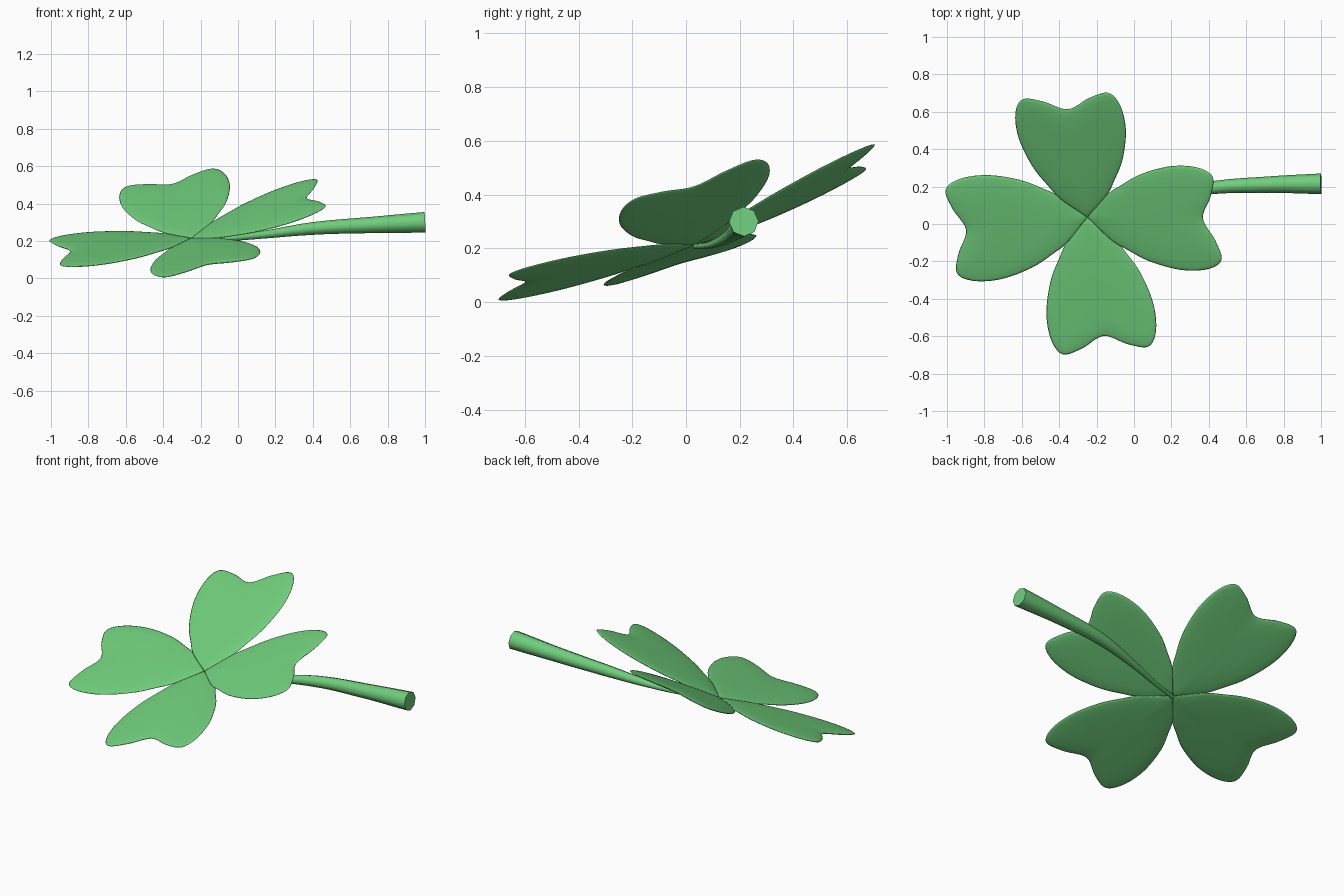
import bpy, bmesh
from mathutils import Vector

if "Cube" in bpy.data.objects:
    bpy.data.objects.remove(bpy.data.objects["Cube"])

green = bpy.data.materials.new("clover_green")
green.diffuse_color = (0.16, 0.62, 0.20, 1)
green.use_nodes = True
green.node_tree.nodes["Principled BSDF"].inputs["Base Color"].default_value = green.diffuse_color

CENTRE = Vector((-0.25, 0.035, 0.215))
THICK = 0.012

# Half outline of a heart-shaped leaflet: (along, across), base to notch
HALF = [(0, 0), (0.12, 0.125), (0.208, 0.182), (0.33, 0.247), (0.5, 0.293),
        (0.65, 0.288), (0.735, 0.235), (0.712, 0.125), (0.655, 0)]
OUTLINE = [Vector(p) for p in HALF] + [Vector((u, -v)) for u, v in HALF[-2:0:-1]]


def smooth_loop(pts, steps=6):
    # closed Catmull-Rom spline
    out, n = [], len(pts)
    for i in range(n):
        a, b, c, d = (pts[(i + k) % n] for k in (-1, 0, 1, 2))
        if i == 0:
            a = b * 2 - c      # keep the base pointed
        if i == n - 1:
            d = c * 2 - b
        for k in range(steps):
            t = k / steps
            out.append(0.5 * (2 * b + (c - a) * t + (2 * a - 5 * b + 4 * c - d) * t * t
                              + (3 * b - a - 3 * c + d) * t ** 3))
    return out


def leaflet(name, heading, slope):
    # tilted plane given by its slope in x and y
    hx, hy = heading
    a, b = slope
    along = Vector((hx, hy, a * hx + b * hy)).normalized()
    normal = Vector((-a, -b, 1)).normalized()
    across = normal.cross(along)
    loop = smooth_loop(OUTLINE)
    mid = Vector((0.42, 0))
    n = len(loop)
    bm = bmesh.new()

    def ring(s, side):
        h = side * THICK * (1 - s ** 4) ** 0.5
        return [bm.verts.new(CENTRE + along * q.x + across * q.y + normal * h)
                for q in (mid + (p - mid) * s for p in loop)]

    rim = ring(1, 0)
    for side in (1, -1):
        prev = rim
        for s in (0.985, 0.94, 0.8, 0.5):
            cur = ring(s, side)
            for i in range(n):
                j = (i + 1) % n
                bm.faces.new((prev[i], prev[j], cur[j], cur[i]))
            prev = cur
        tip = bm.verts.new(CENTRE + along * mid.x + normal * side * THICK)
        for i in range(n):
            bm.faces.new((prev[i], prev[(i + 1) % n], tip))
    bmesh.ops.recalc_face_normals(bm, faces=bm.faces)
    for f in bm.faces:
        f.smooth = True
    me = bpy.data.meshes.new(name)
    bm.to_mesh(me)
    bm.free()
    me.materials.append(green)
    bpy.context.collection.objects.link(bpy.data.objects.new(name, me))


# Four leaflets, each tilted its own way
leaflet("leaf_back", (-0.115, 0.64), (0.169, 0.53))
leaflet("leaf_right", (0.69, -0.005), (0.35, 0.365))
leaflet("leaf_left", (-0.725, -0.075), (0.074, 0.317))
leaflet("leaf_front", (0.10, -0.72), (0.19, 0.249))

# Stem: tapered curved tube (x, y, z, radius)
STEM = [(-0.25, 0.035, 0.208, 0.010), (-0.08, 0.085, 0.212, 0.013),
        (0.12, 0.14, 0.232, 0.020), (0.4, 0.192, 0.267, 0.034),
        (0.7, 0.21, 0.285, 0.043), (1.0, 0.215, 0.30, 0.055)]
cu = bpy.data.curves.new("stem", 'CURVE')
cu.dimensions = '3D'
cu.bevel_depth = 1
cu.bevel_resolution = 2
cu.resolution_u = 5
cu.use_fill_caps = True
sp = cu.splines.new('BEZIER')
sp.bezier_points.add(len(STEM) - 1)
for bp, (x, y, z, r) in zip(sp.bezier_points, STEM):
    bp.co = (x, y, z)
    bp.radius = r
    bp.handle_left_type = bp.handle_right_type = 'AUTO'
cu.materials.append(green)
stem = bpy.data.objects.new("stem", cu)
bpy.context.collection.objects.link(stem)
bpy.context.view_layer.objects.active = stem
stem.select_set(True)
bpy.ops.object.convert(target='MESH')
bpy.ops.object.shade_smooth_by_angle(angle=0.9)
